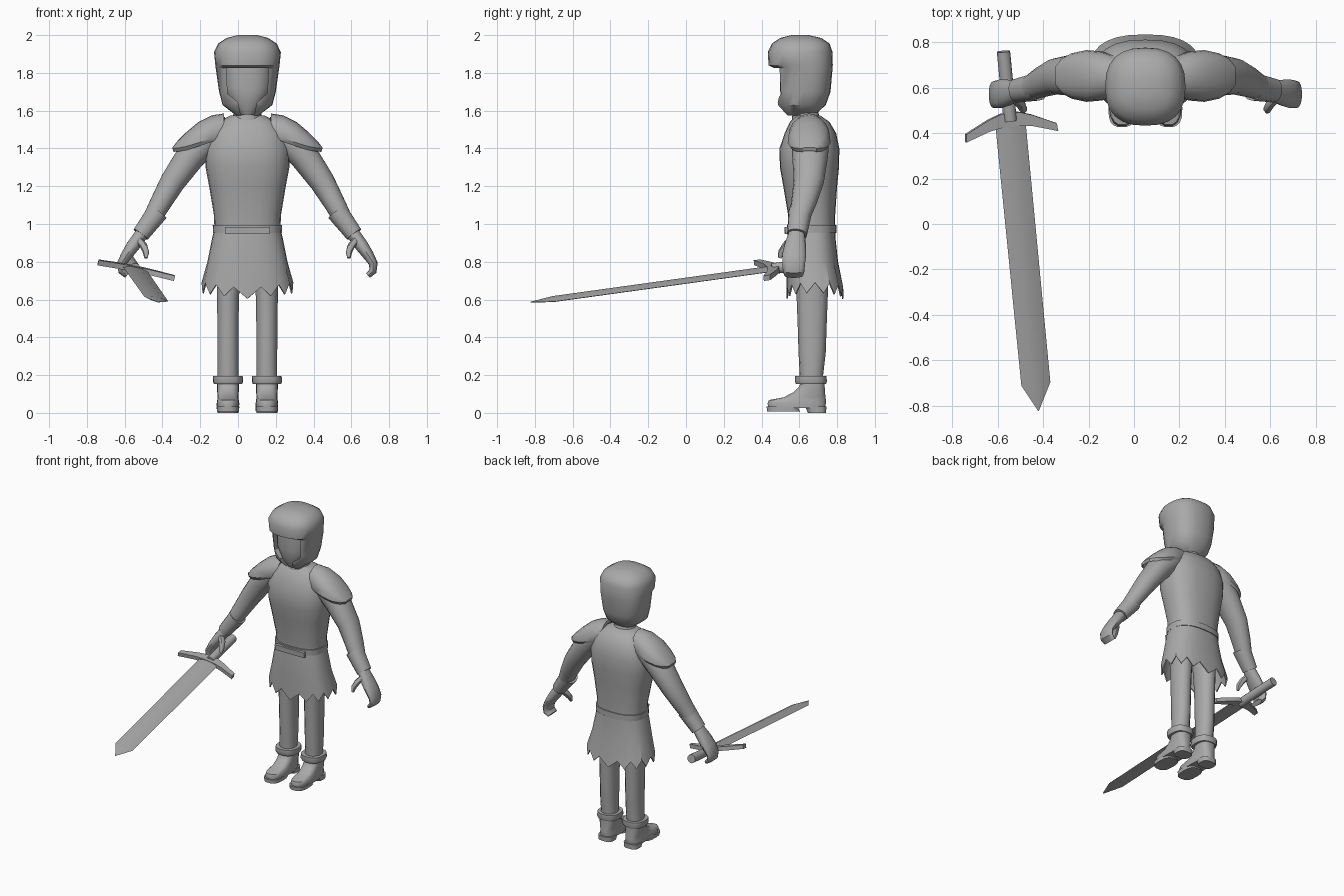
import bpy, bmesh, math
from mathutils import Vector

CX = 0.05                       # symmetry line of the figure
grey = bpy.data.materials.new("plain grey")
grey.diffuse_color = (0.4, 0.4, 0.4, 1)


def loft(name, rings, caps=True, thick=0):
    """Skin a list of equal-length closed rings."""
    bm = bmesh.new()
    vs = [[bm.verts.new(p) for p in r] for r in rings]
    n = len(vs[0])
    for a, b in zip(vs, vs[1:]):
        for i in range(n):
            j = (i + 1) % n
            bm.faces.new((a[i], a[j], b[j], b[i]))
    if caps:
        bm.faces.new(vs[0])
        bm.faces.new(vs[-1])
    bmesh.ops.recalc_face_normals(bm, faces=bm.faces)
    me = bpy.data.meshes.new(name)
    bm.to_mesh(me)
    bm.free()
    me.materials.append(grey)
    ob = bpy.data.objects.new(name, me)
    bpy.context.collection.objects.link(ob)
    if thick:
        ob.modifiers.new("shell", 'SOLIDIFY').thickness = thick
    return ob


def ring(c, u, v, n=20, p=2.0):
    """Superellipse ring around c with half axes u and v."""
    out = []
    for i in range(n):
        t = 2 * math.pi * i / n
        f = lambda w: math.copysign(abs(w) ** (2 / p), w)
        out.append(Vector(c) + u * f(math.cos(t)) + v * f(math.sin(t)))
    return out


def stack(name, rows, x=CX, n=24, p=2.5, **kw):
    """Upright body from rows of (z, half width, front y, back y)."""
    return loft(name, [ring((x, (f + b) / 2, z), Vector((h, 0, 0)),
                            Vector((0, (b - f) / 2, 0)), n, p)
                       for z, h, f, b in rows], **kw)


def limb(name, s, pts, n=14):
    """Tube along points (offset from symmetry line, y, z, y radius, thickness)."""
    cs = [Vector((CX + s * q[0], q[1], q[2])) for q in pts]
    rings = []
    for i, q in enumerate(pts):
        t = (cs[min(i + 1, len(cs) - 1)] - cs[max(i - 1, 0)]).normalized()
        a = Vector((0, 1, 0))
        a = (a - t * t.y).normalized()
        rings.append(ring(cs[i], a * q[3], t.cross(a) * q[4], n, 2.2))
    return loft(name, rings)


# helmet with a cut face opening
helmet = stack("helmet", [(1.575, .06, .53, .68), (1.63, .132, .483, .74),
                          (1.70, .15, .472, .765), (1.825, .168, .468, .776),
                          (1.84, .17, .437, .777), (1.91, .177, .433, .776),
                          (1.955, .155, .455, .76), (1.985, .11, .50, .715),
                          (2.0, .05, .56, .65)])
half = [(-.112, 1.825), (-.105, 1.69), (-.05, 1.645), (-.03, 1.55)]
outline = half + [(-x, z) for x, z in reversed(half)]
cutter = loft("face_cutter", [[Vector((CX + x, y, z)) for x, z in outline] for y in (.3, .56)])
cutter.hide_render = True
cut = helmet.modifiers.new("opening", 'BOOLEAN')
cut.object = cutter
cut.operation = 'DIFFERENCE'
cut.solver = 'EXACT'
stack("face", [(1.58, .04, .535, .66), (1.64, .09, .505, .7), (1.72, .13, .497, .72),
               (1.85, .135, .50, .72)], p=2.3)
stack("neck", [(1.49, .11, .55, .74), (1.55, .08, .56, .71), (1.64, .065, .57, .69)], p=2)

# torso, belt and skirt
stack("torso", [(.985, .175, .545, .79), (1.05, .178, .54, .79), (1.2, .203, .515, .80),
                (1.30, .222, .497, .81), (1.40, .225, .495, .812), (1.48, .20, .522, .795),
                (1.54, .155, .55, .76), (1.575, .09, .585, .71)])
stack("belt", [(.953, .182, .535, .797), (.995, .184, .534, .797)])
stack("belt_plate", [(.947, .12, .523, .545), (.985, .12, .521, .545)], n=20, p=8)
top = [(1.0, .17, .545, .788), (.92, .188, .538, .792), (.8, .212, .533, .805)]
rings = [ring((CX, (f + b) / 2, z), Vector((h, 0, 0)), Vector((0, (b - f) / 2, 0)), 28, 2.5)
         for z, h, f, b in top + [(.65, .243, .532, .835)]]
for i, v in enumerate(rings[-1]):
    v.z += (-.045 if i % 2 else .01) + .03 * abs(math.cos(2 * math.pi * i / 28))
loft("skirt", rings, caps=False, thick=.008)

for s, side in ((-1, "right"), (1, "left")):
    # arm, wrist cuff, hand
    limb(side + "_arm", s, [(.12, .66, 1.49, .085, .07), (.21, .66, 1.46, .098, .088),
                            (.30, .657, 1.36, .095, .080), (.395, .65, 1.225, .080, .068),
                            (.455, .625, 1.12, .068, .058), (.505, .60, 1.03, .055, .05),
                            (.56, .59, .95, .045, .04)])
    limb(side + "_cuff", s, [(.475, .605, 1.065, .062, .058), (.565, .588, .945, .053, .047)])
    limb(side + "_hand", s, [(.555, .587, .955, .042, .036), (.605, .578, .885, .058, .036),
                             (.640, .573, .835, .063, .030), (.667, .57, .79, .060, .024),
                             (.664, .57, .75, .057, .021), (.638, .57, .727, .050, .016)])
    limb(side + "_thumb", s, [(.58, .56, .92, .022, .02), (.55, .53, .885, .022, .02),
                              (.537, .505, .85, .018, .017), (.537, .495, .82, .009, .009)], n=10)

    # shoulder plate: arched strips from neck to upper arm
    rows = [(.125, 1.585, 1.475, .085), (.19, 1.575, 1.455, .108), (.26, 1.54, 1.43, .114),
            (.325, 1.485, 1.41, .10), (.37, 1.44, 1.402, .075), (.397, 1.405, 1.40, .04)]
    arcs = []
    for x, zt, zb, w in rows:
        arc = []
        for k in range(11):
            t = math.pi * k / 10
            arc.append(Vector((CX + s * x, .652 - w * math.cos(t), zb + (zt - zb) * math.sin(t) ** .8)))
        inner = [p - Vector((s * .006, 0, .018)) - Vector((0, (p.y - .652) * .12, 0)) for p in reversed(arc)]
        arcs.append(arc + inner)
    loft(side + "_shoulder_plate", arcs)

    # leg, boot cuff, boot
    x = CX + s * .103
    limb(side + "_leg", s, [(.095, .667, .98, .095, .075), (.1, .667, .75, .088, .066),
                            (.103, .668, .6, .082, .059), (.103, .668, .42, .075, .057),
                            (.103, .668, .33, .073, .056), (.103, .664, .2, .062, .056),
                            (.103, .667, .1, .06, .054)])
    stack(side + "_boot_cuff", [(.152, .074, .582, .742), (.165, .08, .575, .747),
                                (.196, .078, .577, .745)], x, n=18)
    stack(side + "_boot", [(.025, .059, .435, .738), (.05, .06, .43, .742), (.068, .057, .437, .742),
                           (.082, .055, .515, .74), (.11, .057, .57, .737), (.14, .058, .60, .735),
                           (.17, .058, .605, .735)], x, n=18, p=2.8)
    stack(side + "_sole", [(.008, .059, .428, .605), (.035, .06, .426, .59)], x, n=18, p=2.8)
    stack(side + "_heel", [(0, .055, .645, .742), (.035, .058, .63, .744)], x, n=18, p=3)

# sword in its own frame: u across, d towards the tip, w out of the flat
P = Vector((-.575, .76, .805))
d = (Vector((-.42, -.83, .585)) - P).normalized()
u = Vector((1, 0, -.22))
u = (u - d * u.dot(d)).normalized()
w = u.cross(d)
at = lambda a, b, c: P + u * a + d * b + w * c
loft("sword_grip", [ring(at(0, b, 0), u * .03, w * .03, 12) for b in (0, .31)])
arm = [(.04, .275), (.1, .295), (.205, .345), (.208, .38), (.1, .345), (.04, .335)]
guard = arm + [(-a, b) for a, b in reversed(arm)]
loft("sword_guard", [[at(a, b, c) for a, b in guard] for c in (-.014, .014)])
section = [(-.067, 0), (-.025, .011), (.025, .011), (.067, 0), (.025, -.011), (-.025, -.011)]
loft("sword_blade", [[at(a * k, b, c * m) for a, c in section]
                     for b, k, m in ((.3, 1.02, 1), (1.485, .98, 1), (1.606, .02, .2))])

# apply modifiers, drop the cutter, shade smooth with sharp creases
bpy.ops.object.select_all(action='SELECT')
cutter.select_set(False)
bpy.context.view_layer.objects.active = helmet
bpy.ops.object.convert(target='MESH')
bpy.data.objects.remove(cutter)
bpy.ops.object.shade_smooth_by_angle(angle=math.radians(38))
